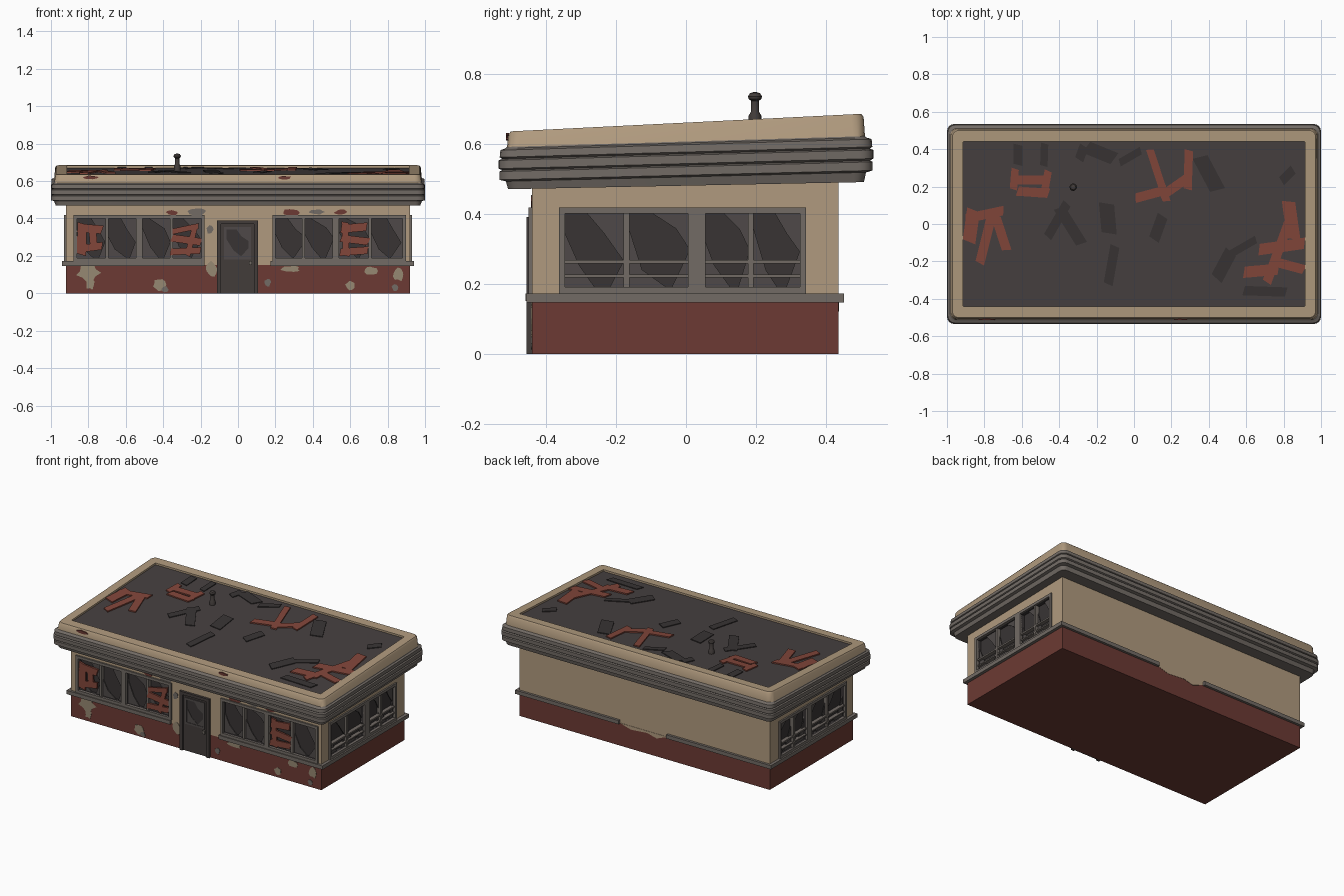
import bpy, bmesh, math, random
from mathutils import Vector

if "Cube" in bpy.data.objects:
    bpy.data.objects.remove(bpy.data.objects["Cube"])

random.seed(4)
HX, Y0, Y1 = 0.92, -0.44, 0.435


def lin(c):
    c /= 255
    return c / 12.92 if c <= 0.04045 else ((c + 0.055) / 1.055) ** 2.4


def mat(name, r, g, b):
    m = bpy.data.materials.new(name)
    m.diffuse_color = (lin(r), lin(g), lin(b), 1)
    m.use_nodes = True
    m.node_tree.nodes["Principled BSDF"].inputs["Base Color"].default_value = m.diffuse_color
    return m


CREAM = mat("cream_plaster", 176, 154, 126)
RED = mat("dark_red_paint", 108, 58, 51)
GREY = mat("grey_trim", 114, 107, 101)
ROOF = mat("roof_felt", 70, 64, 64)
DARK = mat("dark_interior", 56, 52, 52)
GLASS = mat("dirty_glass", 78, 73, 72)
BOARD = mat("red_boards", 130, 70, 58)
STAIN = mat("bare_plaster", 150, 136, 114)
IRON = mat("dark_iron", 66, 60, 58)


def finish(name, bm, mats, smooth=False):
    bmesh.ops.recalc_face_normals(bm, faces=bm.faces)
    me = bpy.data.meshes.new(name)
    bm.to_mesh(me)
    bm.free()
    for m in mats:
        me.materials.append(m)
    ob = bpy.data.objects.new(name, me)
    bpy.context.collection.objects.link(ob)
    if smooth:
        bpy.ops.object.select_all(action='DESELECT')
        ob.select_set(True)
        bpy.context.view_layer.objects.active = ob
        bpy.ops.object.shade_smooth_by_angle(angle=math.radians(35))
    return ob


# Surfaces on which flat parts are laid: (u, v, depth) -> world
def on(side, u, v, d):
    return Vector({"front": (u, Y0 - d, v), "back": (u, Y1 + d, v),
                   "right": (HX + d, u, v), "left": (-HX - d, u, v),
                   "roof": (u, v, 0.648 + 0.05 * v + d),
                   "fascia": (u, -0.512 - d, v)}[side])


def plates(name, side, polys, d0, d1, m):
    """Extrude a set of flat outlines off one surface."""
    bm = bmesh.new()
    for pts in polys:
        lo = [bm.verts.new(on(side, u, v, d0)) for u, v in pts]
        hi = [bm.verts.new(on(side, u, v, d1)) for u, v in pts]
        n = len(pts)
        bm.faces.new(lo)
        bm.faces.new(hi)
        for i in range(n):
            j = (i + 1) % n
            bm.faces.new((lo[i], lo[j], hi[j], hi[i]))
    return finish(name, bm, [m])


def rect(u0, u1, v0, v1):
    return [(u0, v0), (u1, v0), (u1, v1), (u0, v1)]


def plank(cx, cy, ln, wd, deg):
    a = math.radians(deg)
    c, s = math.cos(a), math.sin(a)
    cut = wd * 0.25
    pts = [(-ln / 2, -wd / 2), (ln / 2 - cut, -wd / 2), (ln / 2, wd / 2), (-ln / 2 + cut, wd / 2)]
    return [(cx + x * c - y * s, cy + x * s + y * c) for x, y in pts]


def blob(cx, cy, rx, ry, n=11):
    out = []
    for i in range(n):
        r = random.uniform(0.65, 1.0)
        a = 2 * math.pi * i / n
        out.append((cx + rx * r * math.cos(a), cy + ry * r * math.sin(a)))
    return out


def shards(u0, u1, v0, v1):
    """Broken glass left around the edge of a pane."""
    w, h = u1 - u0, v1 - v0
    r = random.uniform
    return [[(u0, v0), (u0 + w * r(.5, .8), v0), (u0 + w * r(.2, .35), v0 + h * r(.2, .3)), (u0, v0 + h * r(.5, .8))],
            [(u1, v1), (u1 - w * r(.5, .8), v1), (u1 - w * r(.2, .35), v1 - h * r(.2, .3)), (u1, v1 - h * r(.4, .7))],
            [(u1, v0), (u1, v0 + h * r(.3, .5)), (u1 - w * r(.2, .4), v0)]]


# Window openings per wall: (u0, u1, middle mullion)
WZ0, WZ1 = 0.19, 0.40
OPEN = {"front": [(-.86, -.545, -.70), (-.51, -.195, -.355), (.20, .505, .35), (.54, .88, .705)],
        "right": [(-.345, .005, -.17), (.055, .325, .185)],
        "left": [(-.345, .005, -.17), (.055, .325, .185)]}
GROUPS = {"front": [(-.88, -.178), (.185, .898)], "right": [(-.362, .342)], "left": [(-.362, .342)]}

# Walls: one box, red below and cream above, with recessed windows
bm = bmesh.new()
bmesh.ops.create_cube(bm, size=1)
for v in bm.verts:
    v.co = Vector((v.co.x * 2 * HX, Y0 if v.co.y < 0 else Y1, 0 if v.co.z < 0 else 0.5))
bmesh.ops.bisect_plane(bm, geom=bm.verts[:] + bm.edges[:] + bm.faces[:],
                       plane_co=(0, 0, 0.15), plane_no=(0, 0, 1))
walls = finish("walls", bm, [CREAM, RED, DARK])
for side, wins in OPEN.items():
    cutter = plates("window_cutter", side, [rect(a, b, WZ0, WZ1) for a, b, _ in wins], -0.025, 0.02, DARK)
    cutter.hide_render = True
    mod = walls.modifiers.new("cut", 'BOOLEAN')
    mod.operation, mod.object, mod.solver = 'DIFFERENCE', cutter, 'EXACT'
    bpy.context.view_layer.objects.active = walls
    bpy.ops.object.modifier_apply(modifier=mod.name)
    bpy.data.objects.remove(cutter)
for p in walls.data.polygons:
    c = p.center
    inner = abs(c.x) < HX - .005 and Y0 + .005 < c.y < Y1 - .005 and 0.16 < c.z < 0.49
    p.material_index = 2 if inner else (1 if c.z < 0.15 else 0)

# Window frames, mullions and broken glass
for side, wins in OPEN.items():
    bars, thin, glass = [], [], []
    for a, b in GROUPS[side]:
        bars += [rect(a, b, WZ1, WZ1 + .018), rect(a, b, WZ0 - .018, WZ0)]
        ins = [w for w in wins if a < w[0] < b]
        edges = [a] + [e for w in ins for e in w[:2]] + [b]
        bars += [rect(edges[i], edges[i + 1], WZ0, WZ1) for i in range(0, len(edges), 2)]
    for a, b, m in wins:
        thin.append(rect(m - .008, m + .008, WZ0, WZ1))
        if side != "front":
            thin += [rect(a, b, .218, .226), rect(a, b, .258, .268)]
        for e in ((a, m - .008), (m + .008, b)):
            glass += shards(e[0], e[1], WZ0, WZ1)
    plates(side + "_window_frames", side, bars, -.005, .01, GREY)
    plates(side + "_window_mullions", side, thin, -.022, .003, GREY)
    plates(side + "_broken_glass", side, glass, -.018, -.013, GLASS)

# Boards nailed over the front windows
plates("window_boards", "front", [plank(*p) for p in (
    (-.835, .29, .18, .05, 88), (-.79, .345, .14, .045, -5), (-.79, .245, .14, .04, 8), (-.775, .30, .13, .04, 95),
    (-.28, .225, .17, .035, 3), (-.275, .285, .17, .04, -8), (-.28, .345, .15, .03, 12), (-.25, .28, .17, .03, 75),
    (.62, .225, .16, .04, 4), (.625, .285, .16, .04, -7), (.62, .35, .15, .045, 5), (.575, .29, .19, .035, 92))],
    -.008, .004, BOARD)

# Ledge around the walls, open at the door and broken at the back
L0, L1 = .147, .172
plates("front_ledge", "front", [rect(-.94, -.18, L0, L1), rect(.175, .94, L0, L1)], -.002, .016, GREY)
plates("back_ledge", "back", [rect(-.94, -.17, L0, L1), rect(.18, .94, L0, L1)], -.002, .016, GREY)
for s in ("left", "right"):
    plates(s + "_ledge", s, [rect(Y0 - .016, Y1 + .016, L0, L1)], -.002, .02, GREY)

# Peeling paint on the front and back
plates("worn_patches", "front", [blob(*b) for b in (
    (-.80, .11, .07, .05), (-.79, .05, .03, .035), (-.42, .045, .04, .035), (-.14, .13, .035, .05),
    (.28, .13, .06, .02), (.86, .10, .035, .04), (.60, .04, .03, .03), (.71, .12, .04, .03))], 0, .002, STAIN)
plates("grey_patches", "front", [blob(*b) for b in (
    (-.22, .435, .06, .02), (-.15, .34, .02, .03), (.42, .435, .05, .015), (.16, .06, .02, .025),
    (.84, .03, .02, .02), (-.39, .02, .02, .02))], 0, .003, GREY)
plates("red_patches", "front", [blob(.28, .43, .05, .025), blob(.55, .435, .04, .015),
                                blob(-.35, .43, .04, .015)], 0, .003, RED)
plates("back_paint_chip", "back", [[(.18, .151), (.10, .128), (-.02, .138), (-.09, .12), (-.17, .151)]],
       0, .002, CREAM)
plates("fascia_patches", "fascia", [blob(-.79, .618, .05, .012), blob(.25, .618, .04, .01)], -.006, .002, RED)

# Door
plates("door_panel", "front", [rect(-.09, .085, 0, .37)], -.002, .005, IRON)
plates("door_frame", "front", [rect(-.112, -.09, 0, .39), rect(.085, .107, 0, .39),
                               rect(-.09, .085, .37, .39)], -.002, .016, IRON)
plates("door_window_frame", "front", [rect(-.075, -.062, .18, .355), rect(.057, .07, .18, .355),
                                      rect(-.062, .057, .18, .193), rect(-.062, .057, .342, .355)], .004, .011, GLASS)
plates("door_window", "front", [rect(-.062, .057, .193, .342)], .004, .006, DARK)
plates("door_broken_glass", "front", shards(-.062, .057, .193, .342), .005, .008, GLASS)
plates("door_handle", "front", [rect(.058, .074, .15, .172)], .004, .018, GREY)


# Roof: rounded-rectangle rings lofted up a cornice profile, sloping up to the back
def ring(bm, hx, hy, z, k, r):
    vs = []
    for q, (sx, sy) in enumerate(((1, 1), (-1, 1), (-1, -1), (1, -1))):
        for i in range(5):
            a = math.pi / 2 * (q + i / 4)
            x, y = sx * (hx - r) + r * math.cos(a), sy * (hy - r) + r * math.sin(a)
            vs.append(bm.verts.new((x, y, z + k * y)))
    return vs


PROFILE = [(.90, .42, .480, .02, .02), (.975, .508, .480, .02, .03), (.983, .514, .505, .025, .035),
           (1.0, .533, .510, .025, .04), (1.0, .533, .534, .026, .04), (.991, .525, .538, .026, .04),
           (1.0, .535, .543, .027, .04), (1.0, .535, .567, .028, .04), (.991, .525, .571, .028, .04),
           (.998, .532, .576, .028, .04), (.996, .530, .597, .03, .04), (.984, .515, .602, .03, .035),
           (.982, .511, .606, .03, .035), (.977, .507, .651, .05, .035), (.970, .500, .660, .05, .03),
           (.915, .440, .660, .05, .004), (.915, .440, .648, .05, .004)]
bm = bmesh.new()
rings = [ring(bm, *p) for p in PROFILE]
bm.faces.new(rings[0])
bm.faces.new(rings[-1]).material_index = 2
for s in range(len(rings) - 1):
    a, b = rings[s], rings[s + 1]
    for i in range(20):
        j = (i + 1) % 20
        bm.faces.new((a[i], a[j], b[j], b[i])).material_index = 0 if s < 12 else 1
finish("roof_and_cornice", bm, [GREY, CREAM, ROOF], True)

# Debris on the roof
plates("roof_red_planks", "roof", [plank(*p) for p in (
    (-.87, -.01, .19, .07, 82), (-.79, -.07, .30, .05, 76), (-.71, -.05, .20, .05, 108), (-.80, .05, .22, .05, 12),
    (-.56, .235, .20, .05, 0), (-.54, .17, .18, .05, -4), (-.64, .24, .12, .04, 85), (-.47, .22, .14, .04, 80),
    (.09, .16, .18, .05, 15), (.13, .26, .30, .04, -72), (.29, .29, .22, .045, 88), (.22, .20, .20, .05, 35),
    (.78, -.12, .42, .05, 70), (.68, -.25, .20, .06, 5), (.79, -.12, .26, .06, 8),
    (.84, .02, .22, .07, 98), (.82, -.22, .20, .05, -15))], -.002, .008, BOARD)
plates("roof_dark_scraps", "roof", [plank(*p) for p in (
    (-.62, .37, .12, .05, 90), (-.48, .37, .13, .04, 88), (-.18, .38, .18, .07, -22), (-.28, .38, .09, .05, 70),
    (-.41, .02, .22, .05, 60), (-.34, -.01, .24, .06, -58), (-.14, .03, .18, .08, 95), (-.12, -.22, .22, .05, 80),
    (.40, .27, .22, .08, -62), (.13, -.02, .15, .06, 70), (-.02, .36, .14, .04, 30), (.48, -.22, .18, .07, 62),
    (.70, -.36, .24, .05, -2), (.57, -.13, .20, .04, 30), (.82, .26, .10, .05, 45))], -.002, .005, DARK)

# Vent pipe with a round cap, turned from a profile
bm = bmesh.new()
prev = None
for r, z in ((.018, .65), (.018, .68), (.012, .69), (.011, .722), (.018, .727), (.020, .735), (.014, .744), (.004, .747)):
    cur = [bm.verts.new((-.325 + r * math.cos(i * math.pi / 6), .197 + r * math.sin(i * math.pi / 6), z))
           for i in range(12)]
    if prev:
        for i in range(12):
            bm.faces.new((prev[i], prev[(i + 1) % 12], cur[(i + 1) % 12], cur[i]))
    else:
        bm.faces.new(cur)
    prev = cur
bm.faces.new(prev)
finish("vent_pipe", bm, [IRON], True)
